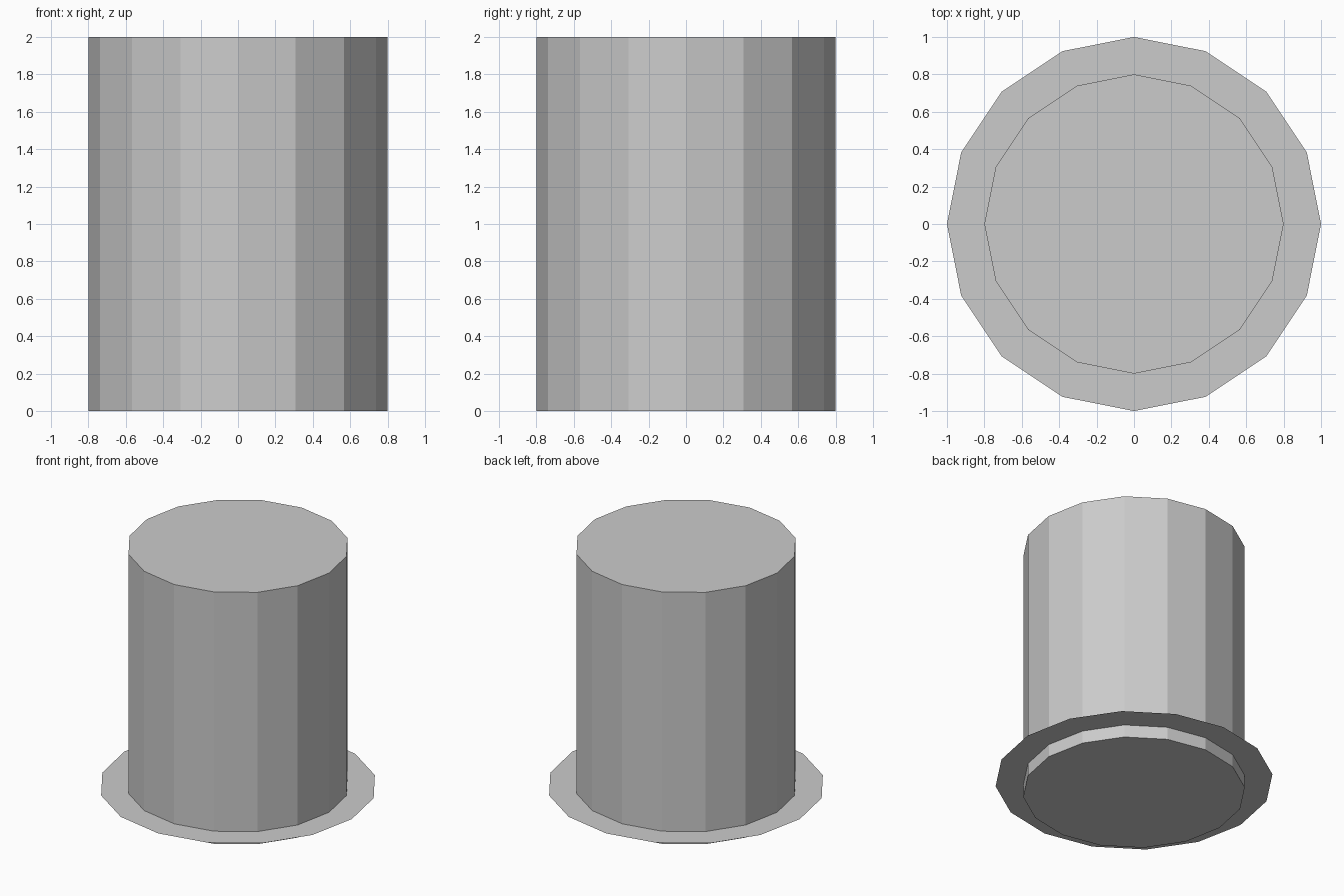
import bpy, bmesh
from math import cos, sin, tau

if "Cube" in bpy.data.objects:
    bpy.data.objects.remove(bpy.data.objects["Cube"])

SIDES = 16


def ring(bm, radius, z):
    return [bm.verts.new((radius * cos(tau * i / SIDES), radius * sin(tau * i / SIDES), z))
            for i in range(SIDES)]


def bridge(bm, a, b):
    for i in range(SIDES):
        j = (i + 1) % SIDES
        bm.faces.new((a[i], a[j], b[j], b[i]))


def finish(bm, name):
    mesh = bpy.data.meshes.new(name)
    bm.to_mesh(mesh)
    bm.free()
    bpy.context.collection.objects.link(bpy.data.objects.new(name, mesh))


# Crown: closed flat-sided cylinder
bm = bmesh.new()
low, high = ring(bm, 0.8, 0.0), ring(bm, 0.8, 2.0)
bridge(bm, low, high)
bm.faces.new(high)
bm.faces.new(low[::-1])
finish(bm, "crown")

# Brim: paper-thin flat collar just above the base
bm = bmesh.new()
outer, inner = ring(bm, 1.0, 0.1), ring(bm, 0.8, 0.1)
bridge(bm, outer, inner)
finish(bm, "brim")
